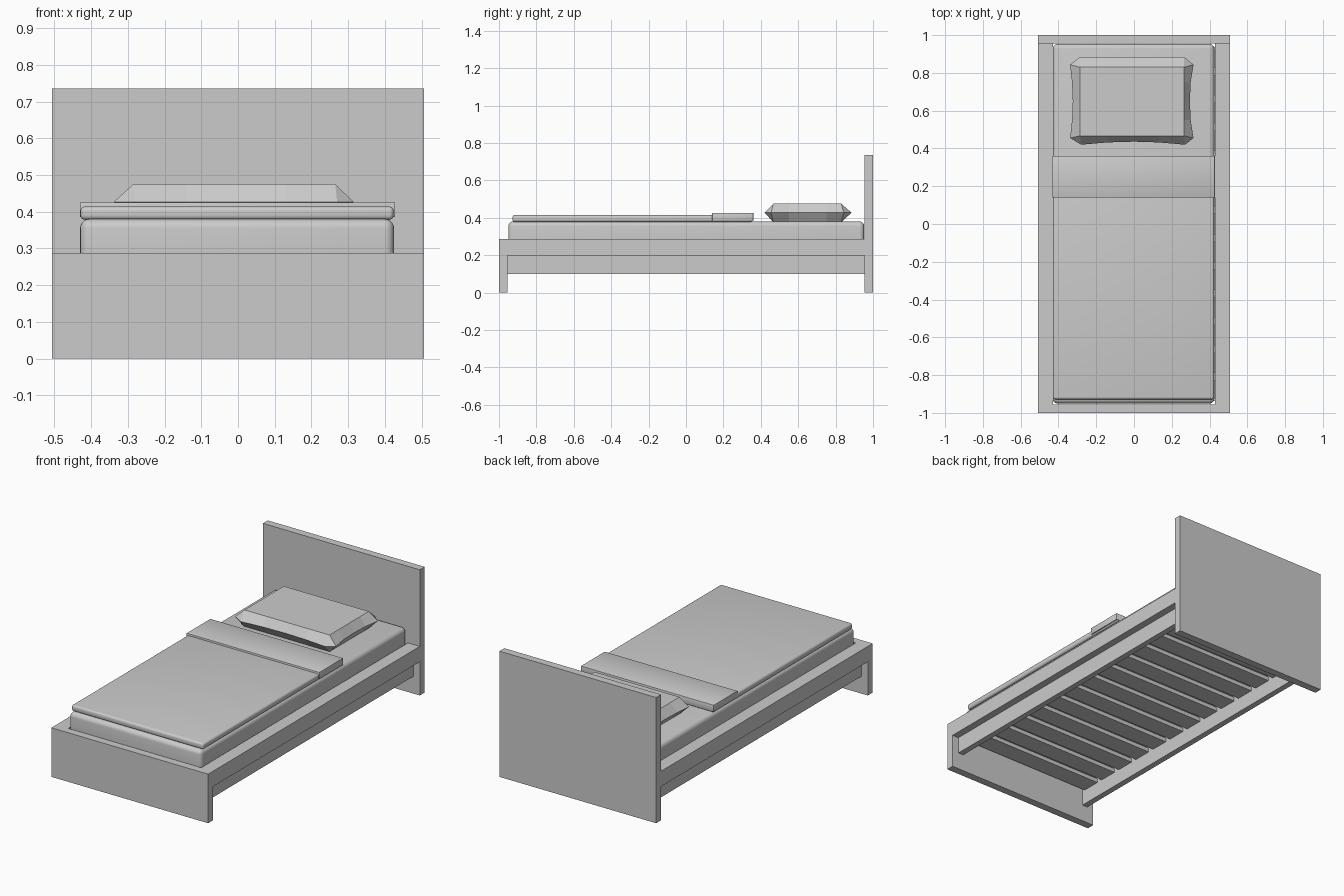
import bpy, bmesh, math

cube = bpy.data.objects.get("Cube")
if cube:
    bpy.data.objects.remove(cube, do_unlink=True)

grey = bpy.data.materials.new("plain grey")
grey.use_nodes = True
COLOUR = (0.6, 0.6, 0.6, 1)
grey.diffuse_color = COLOUR
grey.node_tree.nodes["Principled BSDF"].inputs["Base Color"].default_value = COLOUR


def add_object(name, bm):
    bmesh.ops.recalc_face_normals(bm, faces=bm.faces)
    mesh = bpy.data.meshes.new(name)
    bm.to_mesh(mesh)
    bm.free()
    mesh.materials.append(grey)
    obj = bpy.data.objects.new(name, mesh)
    bpy.context.collection.objects.link(obj)
    return obj


def box(name, x, y, z, bevel=0, segments=4):
    """Box from (min, max) pairs, with optional rounded edges."""
    bm = bmesh.new()
    bmesh.ops.create_cube(bm, size=1)
    for v in bm.verts:
        v.co = [lo + (c + 0.5) * (hi - lo) for c, (lo, hi) in zip(v.co, (x, y, z))]
    obj = add_object(name, bm)
    if bevel:
        mod = obj.modifiers.new("rounded edges", 'BEVEL')
        mod.width, mod.segments = bevel, segments
        bpy.ops.object.select_all(action='DESELECT')
        obj.select_set(True)
        bpy.context.view_layer.objects.active = obj
        bpy.ops.object.modifier_apply(modifier=mod.name)
        bpy.ops.object.shade_smooth_by_angle(angle=math.radians(35))
    return obj


# End panels, which also serve as legs
W = 0.507
box("headboard", (-W, W), (0.955, 1), (0, 0.735))
box("footboard", (-W, W), (-1, -0.955), (0, 0.287))

# Side rails and the inset rails below them
for side, s in (("right", -1), ("left", 1)):
    box(side + "_side_rail", sorted((s * 0.43, s * W)), (-0.955, 0.955), (0.197, 0.287))
    box(side + "_lower_rail", sorted((s * 0.43, s * 0.465)), (-0.955, 0.955), (0.1, 0.197))

# Slats across the frame
SLATS = 13
pitch = 1.91 / SLATS
for i in range(SLATS):
    mid = -0.955 + pitch * (i + 0.5)
    box(f"slat_{i + 1}", (-0.43, 0.43), (mid - 0.055, mid + 0.055), (0.187, 0.21))

# Bedding
box("mattress", (-0.43, 0.425), (-0.95, 0.953), (0.21, 0.38), 0.025, 5)
box("blanket", (-0.429, 0.424), (-0.928, 0.358), (0.378, 0.414), 0.012, 4)
box("blanket_fold", (-0.431, 0.428), (0.14, 0.36), (0.385, 0.425), 0.002, 2)

# Pillow: a seam outline pinched in along its sides, flat top and bottom
seam = [(-0.28, 0.42), (-0.14, 0.432), (0, 0.436), (0.13, 0.432), (0.27, 0.42),
        (0.315, 0.455), (0.3, 0.55), (0.296, 0.65), (0.3, 0.75), (0.315, 0.843),
        (0.265, 0.885), (-0.285, 0.885),
        (-0.338, 0.843), (-0.328, 0.75), (-0.324, 0.65), (-0.328, 0.55), (-0.338, 0.455)]
CORNER_X, CORNER_Y = (-0.285, 0.265), (0.467, 0.83)


def panel_point(p):
    """Nearest point of the flat panel; points by a corner snap to it."""
    out = []
    for c, (lo, hi) in zip(p, (CORNER_X, CORNER_Y)):
        c = min(max(c, lo), hi)
        out.append(lo if c - lo < 0.02 else hi if hi - c < 0.02 else c)
    return out


bm = bmesh.new()
rings = [[bm.verts.new((*panel_point(p), 0.376)) for p in seam],
         [bm.verts.new((*p, 0.427)) for p in seam],
         [bm.verts.new((*panel_point(p), 0.475)) for p in seam]]
n = len(seam)
for low, high in zip(rings, rings[1:]):
    for i in range(n):
        j = (i + 1) % n
        bm.faces.new((low[i], low[j], high[j], high[i]))
bm.faces.new(rings[0][::-1])
bm.faces.new(rings[2])
bmesh.ops.remove_doubles(bm, verts=bm.verts, dist=0.0005)
add_object("pillow", bm)
